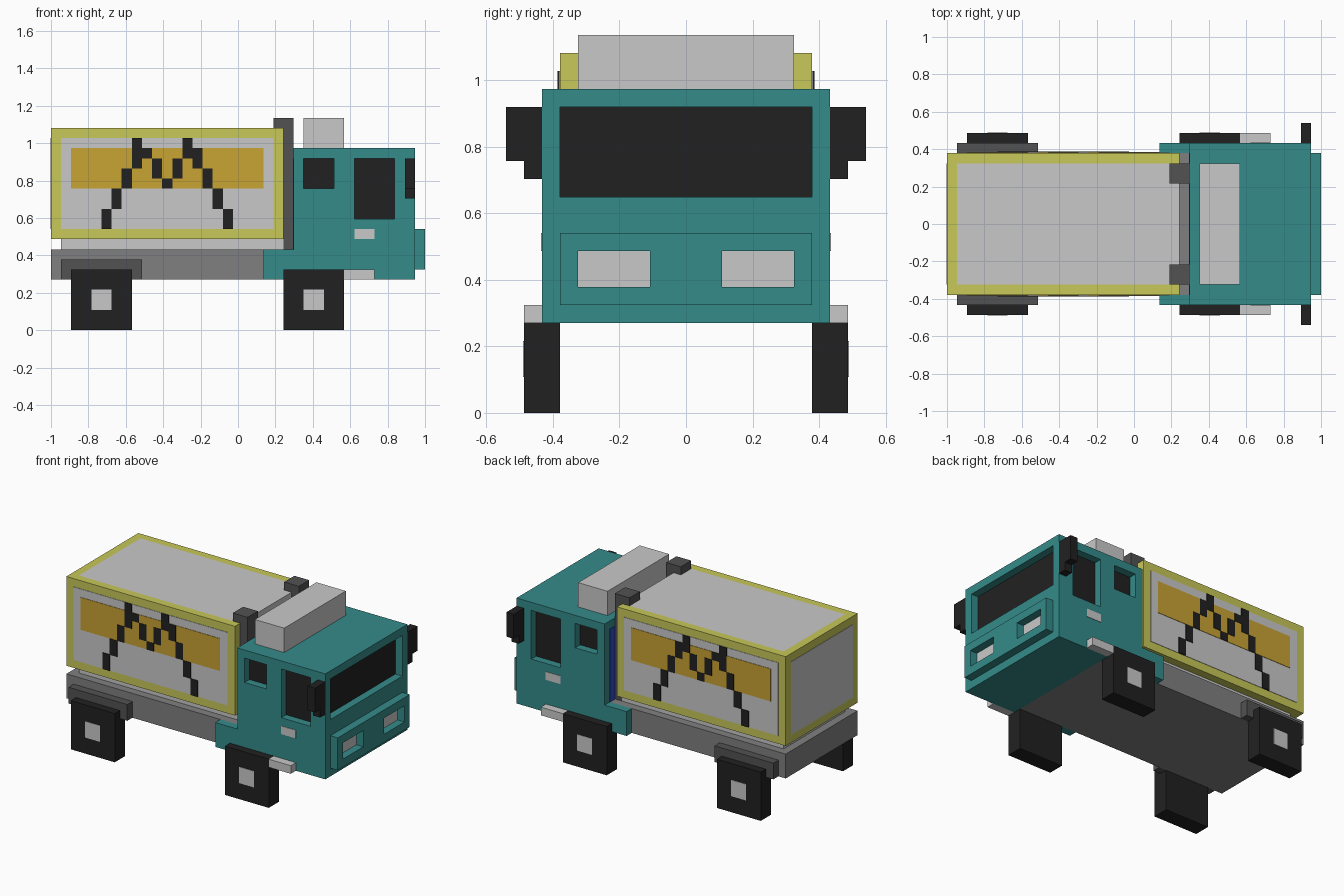
import bpy, bmesh

if "Cube" in bpy.data.objects:
    bpy.data.objects.remove(bpy.data.objects["Cube"])

U = 2 / 37          # one block of the model's grid; length is 37 blocks
T = 0.05            # thickness of a painted plate, in blocks


def srgb(r, g, b):
    f = lambda c: c / 12.92 if c <= 0.04045 else ((c + 0.055) / 1.055) ** 2.4
    return tuple(f(c / 255) for c in (r, g, b)) + (1,)


def material(name, *rgb):
    m = bpy.data.materials.new(name)
    m.diffuse_color = srgb(*rgb)
    m.use_nodes = True
    m.node_tree.nodes["Principled BSDF"].inputs["Base Color"].default_value = m.diffuse_color
    return m


TEAL = material("teal", 52, 139, 138)
YELLOW = material("yellow", 200, 200, 90)
LIGHT = material("light grey", 201, 201, 201)
MID = material("mid grey", 128, 128, 128)
DARK = material("dark grey", 82, 82, 82)
BLACK = material("black", 33, 33, 33)
ORANGE = material("orange", 200, 163, 52)
BLUE = material("blue", 50, 75, 195)


def add_box(bm, x, y, z):
    """Axis-aligned box from (min, max) pairs in block units; x counts from the rear."""
    vs = bmesh.ops.create_cube(bm, size=1)["verts"]
    for v in vs:
        v.co = [(a + b) / 2 + c * abs(b - a) for c, (a, b) in zip(v.co, (x, y, z))]
        v.co.x -= 18.5
        v.co *= U


def finish(name, bm, mat):
    bmesh.ops.recalc_face_normals(bm, faces=bm.faces)
    me = bpy.data.meshes.new(name)
    bm.to_mesh(me)
    bm.free()
    me.materials.append(mat)
    ob = bpy.data.objects.new(name, me)
    bpy.context.collection.objects.link(ob)
    return ob


def boxes(name, mat, *parts):
    bm = bmesh.new()
    for p in parts:
        add_box(bm, *p)
    return finish(name, bm, mat)


def pair(name, mat, *parts):
    """The same boxes on both sides of the truck."""
    for side, s in (("right", -1), ("left", 1)):
        boxes(f"{side}_{name}", mat, *[(x, (s * y[0], s * y[1]), z) for x, y, z in parts])


def carve(ob, *parts):
    """Cut box-shaped recesses into an object."""
    cutter = boxes("cutter", TEAL, *parts)
    cutter.hide_render = True
    mod = ob.modifiers.new("recess", "BOOLEAN")
    mod.operation = "DIFFERENCE"
    mod.solver = "EXACT"
    mod.object = cutter
    dg = bpy.context.evaluated_depsgraph_get()
    me = bpy.data.meshes.new_from_object(ob.evaluated_get(dg))
    ob.modifiers.clear()
    ob.data = me
    bpy.data.objects.remove(cutter)


# Chassis and rear fenders
boxes("chassis", MID, ((0, 29), (-7, 7), (5, 8)))
pair("rear_fender", DARK, ((1, 9), (7, 8), (5, 7)))

# Wheels with hub plates
for name, x in (("rear", 2), ("front", 23)):
    pair(f"{name}_wheel", BLACK, ((x, x + 6), (7, 9), (0, 6)))
    pair(f"{name}_hub", LIGHT, ((x + 2, x + 4), (9, 9 + T), (2, 4)))

# Cab: stepped side profile extruded across the width
bm = bmesh.new()
profile = [(24, 8), (29, 8), (29, 5), (36, 5), (36, 18), (24, 18)]
face = bm.faces.new([bm.verts.new(((x - 18.5) * U, -8 * U, z * U)) for x, z in profile])
ext = bmesh.ops.extrude_face_region(bm, geom=[face])["geom"]
bmesh.ops.translate(bm, vec=(0, 16 * U, 0),
                    verts=[g for g in ext if isinstance(g, bmesh.types.BMVert)])
cab = finish("cab", bm, TEAL)

# Recessed windows
SIDE_WINDOWS = [((25, 28), (14, 17)), ((30, 34), (11, 17))]
cuts = [((35, 37), (-7, 7), (12, 17))]
for s in (-1, 1):
    cuts += [(x, (s * 7, s * 9), z) for x, z in SIDE_WINDOWS]
carve(cab, *cuts)
boxes("windshield", BLACK, ((35, 35 + T), (-7, 7), (12, 17)))
pair("side_windows", BLACK, *[(x, (7, 7 + T), z) for x, z in SIDE_WINDOWS])

# Cab details
pair("cab_skirt", TEAL, ((21, 29), (7, 8), (5, 8)))
pair("cab_step", LIGHT, ((29, 32), (8, 9), (5, 6)))
pair("door_handle", LIGHT, ((30, 32), (8, 8 + T), (9, 10)))
pair("mirror", BLACK, ((35, 36), (8, 10), (14, 17)), ((35, 36), (8, 9), (13, 14)))
boxes("cab_back_panel", BLUE, ((24 - T, 24), (-7, 7), (8, 17)))
boxes("roof_unit", LIGHT, ((25, 29), (-6, 6), (18, 21)))

# Bumper with recessed headlights
bumper = boxes("bumper", TEAL, ((36, 37), (-7, 7), (6, 10)))
carve(bumper, *[((35, 38), (s * 2, s * 6), (7, 9)) for s in (-1, 1)])
pair("headlight", LIGHT, ((36, 36 + T), (2, 6), (7, 9)))

# Exhaust stacks, bent back at the top
pair("exhaust_stack", DARK, ((23, 24), (4, 6), (8, 21)), ((22, 23), (4, 6), (20, 21)))

# Cargo body: light core with yellow side and rear frames
boxes("cargo_core", LIGHT, ((1, 23), (-6, 6), (8, 20)))
pair("cargo_side_frame", YELLOW, ((0, 23), (6, 7), (9, 20)))
boxes("cargo_rear_frame", YELLOW, ((0, 1), (-6, 6), (9, 20)))
boxes("cargo_rear_panel", LIGHT, ((-T, 0), (-6, 6), (10, 19)))

# Painted side panels: light field, orange band, dark zigzag
pair("cargo_side_panel", LIGHT, ((1, 22), (7, 7 + T), (10, 19)))
pair("orange_band", ORANGE, ((2, 21), (7, 7 + 2 * T), (14, 18)))
ZIGZAG = [(10, 12), (12, 14), (14, 16), (16, 19), (17, 18), (15, 17), (14, 15),
          (15, 17), (17, 19), (16, 18), (14, 16), (12, 14), (10, 12)]
pair("zigzag_stripe", BLACK,
     *[((5 + i, 6 + i), (7, 7 + 3 * T), z) for i, z in enumerate(ZIGZAG)])
